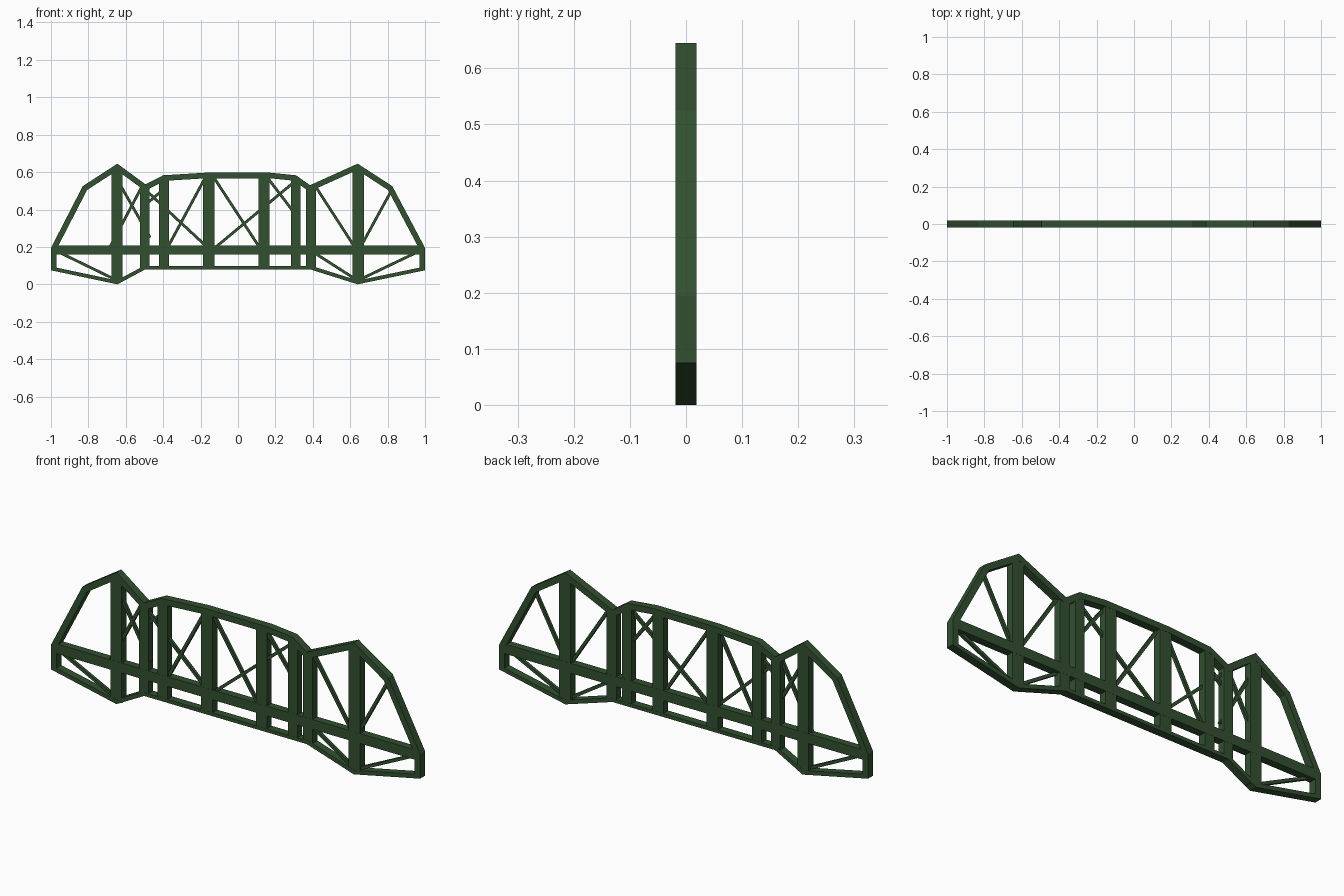
import bpy, bmesh
from mathutils import Vector
from mathutils.geometry import intersect_line_line_2d, area_tri

if "Cube" in bpy.data.objects:
    bpy.data.objects.remove(bpy.data.objects["Cube"])

green = bpy.data.materials.new("green_steel")
green.diffuse_color = (0.032, 0.08, 0.03, 1)
green.use_nodes = True
green.node_tree.nodes["Principled BSDF"].inputs["Base Color"].default_value = green.diffuse_color


def finish(bm, name):
    bmesh.ops.recalc_face_normals(bm, faces=bm.faces)
    me = bpy.data.meshes.new(name)
    bm.to_mesh(me)
    bm.free()
    me.materials.append(green)
    ob = bpy.data.objects.new(name, me)
    bpy.context.collection.objects.link(ob)
    return ob


def prism(name, pts, half, yc=0.0):
    """Extrude an x-z polygon along y."""
    bm = bmesh.new()
    a = [bm.verts.new((x, yc - half, z)) for x, z in pts]
    b = [bm.verts.new((x, yc + half, z)) for x, z in pts]
    bm.faces.new(a)
    bm.faces.new(b[::-1])
    n = len(pts)
    for i in range(n):
        j = (i + 1) % n
        bm.faces.new((a[i], b[i], b[j], a[j]))
    return finish(bm, name)


def box(name, x0, x1, z0, z1, half):
    return prism(name, [(x0, z0), (x1, z0), (x1, z1), (x0, z1)], half)


def bar(name, p, q, width, half, yc):
    p, q = Vector(p), Vector(q)
    d = (q - p).normalized()
    n = Vector((-d.y, d.x)) * width / 2
    return prism(name, [p - n, q - n, q + n, p + n], half, yc)


# Outer frame: clockwise outline (x, z, thickness of the member that starts here)
outline = [(-1, .195, .03), (-.83, .525, .03), (-.645, .645, .03), (-.495, .535, .03),
           (-.40, .583, .03), (-.17, .597, .03), (.17, .597, .03), (.31, .583, .03),
           (.385, .53, .03), (.64, .645, .03), (.825, .525, .03), (1, .195, .03),
           (1, .075, .02), (.64, 0, .02), (.385, .08, .017), (-.495, .08, .02),
           (-.645, 0, .02), (-1, .075, .03)]
P = [Vector(o[:2]) for o in outline]
N = len(P)


def offset_point(i):
    """Mitred inner corner between the members before and after corner i."""
    d0 = (P[i] - P[i - 1]).normalized()
    d1 = (P[(i + 1) % N] - P[i]).normalized()
    a = P[i] + Vector((d0.y, -d0.x)) * outline[i - 1][2]
    b = P[i] + Vector((d1.y, -d1.x)) * outline[i][2]
    cross = d0.x * d1.y - d0.y * d1.x
    t = ((b - a).x * d1.y - (b - a).y * d1.x) / cross
    return a + d0 * t


inner = [offset_point(i) for i in range(N)]
H = 0.019
bm = bmesh.new()
rings = [[bm.verts.new((p.x, y, p.y)) for p in loop]
         for loop, y in ((P, -H), (P, H), (inner, H), (inner, -H))]
for k in range(4):
    r, s = rings[k], rings[(k + 1) % 4]
    for i in range(N):
        j = (i + 1) % N
        bm.faces.new((r[i], r[j], s[j], s[i]))
finish(bm, "outer_frame")

# Deck beam
box("deck_beam", -.985, .985, .16, .208, .0186)

# Vertical posts: x start, x end, bottom, top
posts = [(-.677, -.617, .012, .62), (-.523, -.473, .085, .53), (-.422, -.369, .085, .565),
         (-.187, -.125, .085, .585), (.11, .169, .085, .585), (.283, .334, .085, .56),
         (.364, .417, .085, .53), (.612, .674, .012, .62)]
for x0, x1, z0, z1 in posts:
    box("vertical_post", x0, x1, z0, z1, .0182)

# Thin diagonal braces
braces = [((-.64, .55), (-.47, .25)), ((-.51, .53), (-.69, .19)),
          ((-.50, .51), (-.155, .19)), ((-.49, .43), (-.395, .51)),
          ((-.17, .58), (-.38, .19)), ((-.135, .58), (.12, .19)),
          ((-.13, .19), (.31, .555)), ((.15, .58), (.31, .37)),
          ((.41, .53), (.63, .19)), ((.65, .19), (.825, .51)),
          ((-.995, .19), (-.645, .02)), ((.995, .19), (.64, .02)),
          ((.39, .18), (.64, .02))]
for p, q in braces:
    bar("diagonal_brace", p, q, .015, .007, -.005)
